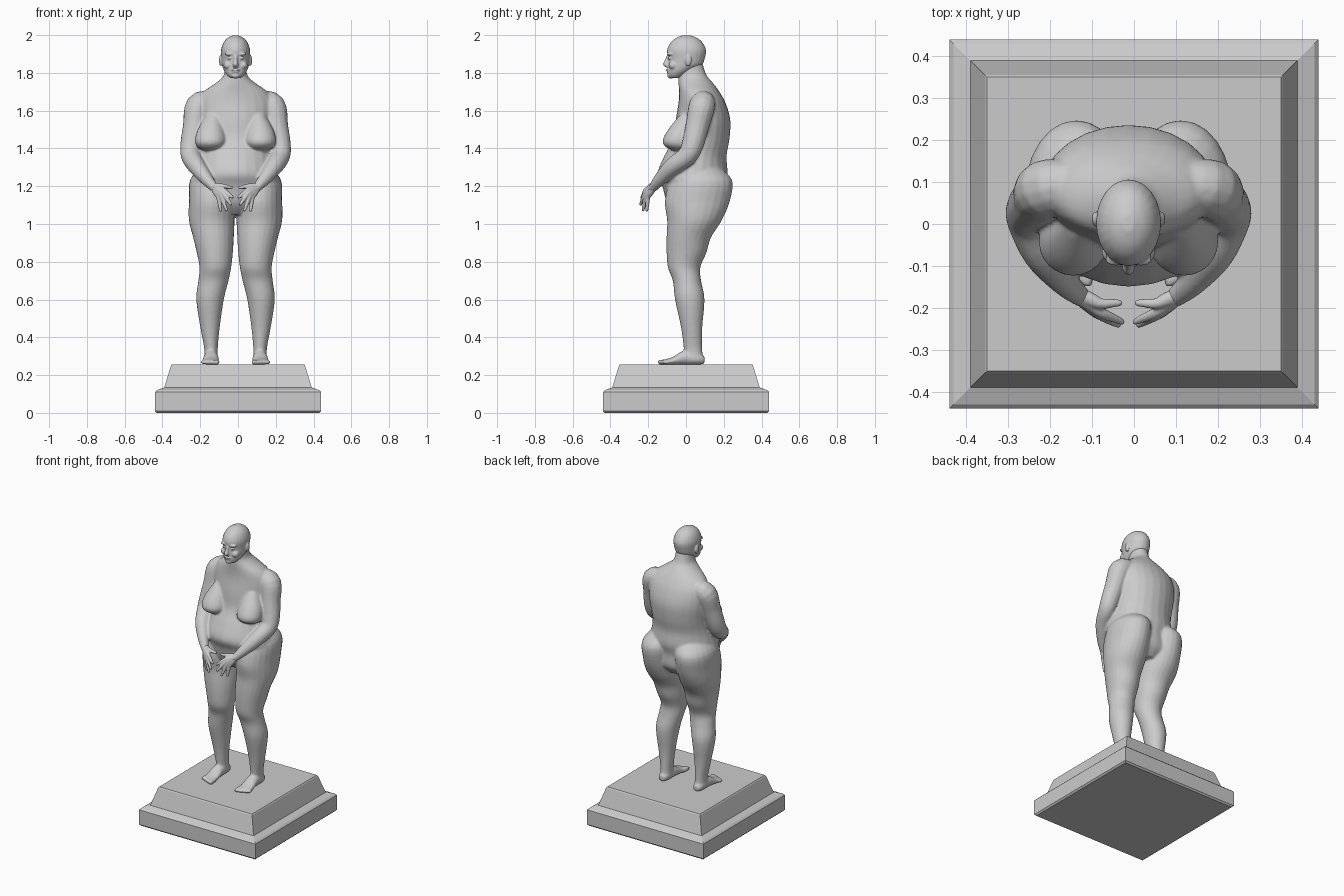
import bpy
import bmesh
from math import cos, sin, pi, sqrt
from mathutils import Vector, Matrix

default = bpy.data.objects.get("Cube")
if default:
    bpy.data.objects.remove(default, do_unlink=True)

MIDLINE = -0.013  # the figure stands slightly off the plinth centre

stone = bpy.data.materials.new("grey stone")
stone.use_nodes = True
grey = (0.6, 0.6, 0.6, 1)
stone.diffuse_color = grey
stone.node_tree.nodes["Principled BSDF"].inputs["Base Color"].default_value = grey


def spline(rows, steps):
    """Catmull-Rom interpolation through rows of numbers."""
    out = []
    for i in range(len(rows) - 1):
        before, start = rows[max(i - 1, 0)], rows[i]
        end, after = rows[i + 1], rows[min(i + 2, len(rows) - 1)]
        for k in range(steps):
            t = k / steps
            out.append([
                b + t / 2 * (c - a + t * (2 * a - 5 * b + 4 * c - d + t * (3 * (b - c) + d - a)))
                for a, b, c, d in zip(before, start, end, after)])
    out.append(list(rows[-1]))
    return out


def skin(bm, frames, sides, spin=0.0):
    """Closed surface through frames of (centre, first axis, second axis)."""
    angles = [spin + 2 * pi * k / sides for k in range(sides)]
    rings = [[bm.verts.new(c + u * cos(t) + v * sin(t)) for t in angles] for c, u, v in frames]
    for low, high in zip(rings, rings[1:]):
        for k in range(sides):
            j = (k + 1) % sides
            bm.faces.new((low[k], low[j], high[j], high[k]))
    bm.faces.new(rings[0][::-1])
    bm.faces.new(rings[-1])


def loft(bm, rows, second="Y"):
    """Ellipses from rows (x, y, z, half width, half depth)."""
    axis = Vector((0, 1, 0)) if second == "Y" else Vector((0, 0, 1))
    frames = [(Vector(r[:3]), Vector((r[3], 0, 0)), axis * r[4]) for r in spline(rows, 4)]
    skin(bm, frames, 24)


def tube(bm, rows):
    """Round limb along rows (x, y, z, radius)."""
    rows = spline(rows, 4)
    centres = [Vector(r[:3]) for r in rows]
    last = len(rows) - 1
    u = Vector((0.2, 1, 0.3))
    frames = []
    for i, row in enumerate(rows):
        along = (centres[min(i + 1, last)] - centres[max(i - 1, 0)]).normalized()
        u = (u - along * u.dot(along)).normalized()
        frames.append((centres[i], u * row[3], along.cross(u) * row[3]))
    skin(bm, frames, 14)


def ball(bm, centre, size):
    matrix = Matrix.Translation(centre) @ Matrix.Diagonal((*size, 1))
    bmesh.ops.create_uvsphere(bm, u_segments=18, v_segments=12, radius=1, matrix=matrix)


def finish(name, bm):
    bmesh.ops.recalc_face_normals(bm, faces=bm.faces[:])
    mesh = bpy.data.meshes.new(name)
    bm.to_mesh(mesh)
    bm.free()
    mesh.materials.append(stone)
    obj = bpy.data.objects.new(name, mesh)
    bpy.context.scene.collection.objects.link(obj)
    return obj


def sculpt(name, bm, voxel, passes):
    """Mirror the parts, fuse them into one skin and soften the joins."""
    obj = finish(name, bm)
    obj.location.x = MIDLINE
    mirror = obj.modifiers.new("mirror", 'MIRROR')
    mirror.use_mirror_merge = False
    fuse = obj.modifiers.new("fuse", 'REMESH')
    fuse.mode = 'VOXEL'
    fuse.voxel_size = voxel
    fuse.use_smooth_shade = True
    soften = obj.modifiers.new("soften", 'SMOOTH')
    soften.factor = 0.5
    soften.iterations = passes
    return obj


# Plinth: square slab, sloped ledge and tapered block
bm = bmesh.new()
steps = [(.43, 0), (.44, .01), (.44, .11), (.43, .12), (.39, .135), (.355, .25), (.35, .257)]
skin(bm, [(Vector((0, 0, z)), Vector((half * sqrt(2), 0, 0)), Vector((0, half * sqrt(2), 0)))
          for half, z in steps], 4, pi / 4)
finish("plinth", bm)

# Torso and neck
bm = bmesh.new()
torso = [  # height, centre y, half width, half depth
    (1.05, .05, .1, .1), (1.11, .05, .215, .15), (1.2, .04, .235, .165),
    (1.27, .035, .22, .185), (1.36, .05, .2, .165), (1.45, .08, .195, .15),
    (1.55, .09, .205, .145), (1.64, .085, .205, .125), (1.7, .07, .17, .107),
    (1.75, .05, .1, .09), (1.79, .034, .062, .074), (1.86, .02, .055, .065)]
loft(bm, [(0, y, z, a, b) for z, y, a, b in torso])

# Breast
loft(bm, [(.12, .01, 1.58, .035, .04), (.13, -.025, 1.5, .07, .07),
          (.132, -.044, 1.44, .082, .08), (.132, -.04, 1.405, .066, .064),
          (.13, -.03, 1.388, .03, .03)])

# Leg with buttock
loft(bm, [(.1, .07, 1.3, .09, .11), (.122, .08, 1.23, .12, .165),
          (.126, .06, 1.12, .121, .172), (.126, .045, 1.02, .121, .145),
          (.117, .015, .93, .108, .118), (.11, .003, .85, .096, .106),
          (.107, -.01, .77, .084, .086), (.117, .005, .7, .08, .075),
          (.135, .02, .6, .073, .078), (.135, .03, .45, .051, .056),
          (.13, .037, .34, .036, .049), (.13, .042, .275, .037, .05)])

# Foot and toes
loft(bm, [(.13, .098, .28, .022, .02), (.13, .06, .288, .036, .034),
          (.13, -.01, .292, .039, .038), (.132, -.07, .275, .045, .021),
          (.133, -.12, .268, .045, .013)], "Z")
for toe in range(5):
    x = .098 + toe * .019
    reach = -.148 + toe * .007
    size = .014 - toe * .001
    tube(bm, [(x, -.09, .27, size), (x, reach + .01, .268, size), (x, reach, .266, size * .7)])

# Arm
tube(bm, [(.13, .1, 1.65, .055), (.195, .085, 1.625, .07), (.216, .06, 1.52, .063),
          (.235, .035, 1.42, .058), (.236, .005, 1.36, .053), (.205, -.07, 1.305, .047),
          (.155, -.135, 1.24, .035), (.12, -.168, 1.2, .026), (.105, -.18, 1.185, .022)])
sculpt("body", bm, .007, 5)

# Hands: each finger runs from the wrist over its knuckle to the tip
bm = bmesh.new()
wrist = Vector((.118, -.17, 1.198))
fingers = {
    "index": ((.062, -.213, 1.178), (.012, -.235, 1.138)),
    "middle": ((.066, -.217, 1.162), (.022, -.242, 1.1)),
    "ring": ((.075, -.213, 1.148), (.046, -.228, 1.068)),
    "little": ((.09, -.202, 1.142), (.078, -.208, 1.066)),
    "thumb": ((.066, -.19, 1.2), (.016, -.188, 1.192)),
}
for knuckle, tip in fingers.values():
    knuckle, tip = Vector(knuckle), Vector(tip)
    path = [(wrist, .02), (wrist.lerp(knuckle, .6), .017), (knuckle, .013),
            (knuckle.lerp(tip, .55), .0105), (tip, .007)]
    tube(bm, [(*point, radius) for point, radius in path])
sculpt("hands", bm, .004, 3)

# Head
bm = bmesh.new()
skull = [  # height, centre y, half width, half depth
    (1.772, -.058, .025, .025), (1.785, -.05, .042, .045), (1.81, -.03, .06, .067),
    (1.84, -.006, .071, .09), (1.875, .002, .075, .097), (1.92, .003, .077, .103),
    (1.96, .003, .064, .085), (1.985, .003, .042, .056), (1.999, .003, .014, .02)]
loft(bm, [(0, y, z, a, b) for z, y, a, b in skull])

# Nose
loft(bm, [(0, -.09, 1.9, .009, .009), (0, -.097, 1.87, .01, .014),
          (0, -.103, 1.845, .015, .019), (0, -.095, 1.83, .013, .013)])

# Brow, eyelid, cheek, lips, chin and ear
ball(bm, (.03, -.084, 1.9), (.026, .016, .01))
ball(bm, (.03, -.082, 1.878), (.014, .014, .008))
ball(bm, (.04, -.066, 1.84), (.024, .026, .022))
ball(bm, (0, -.095, 1.816), (.023, .012, .005))
ball(bm, (0, -.09, 1.805), (.02, .013, .006))
ball(bm, (0, -.08, 1.785), (.022, .02, .015))
ball(bm, (.078, .012, 1.866), (.01, .018, .03))
sculpt("head", bm, .004, 4)
